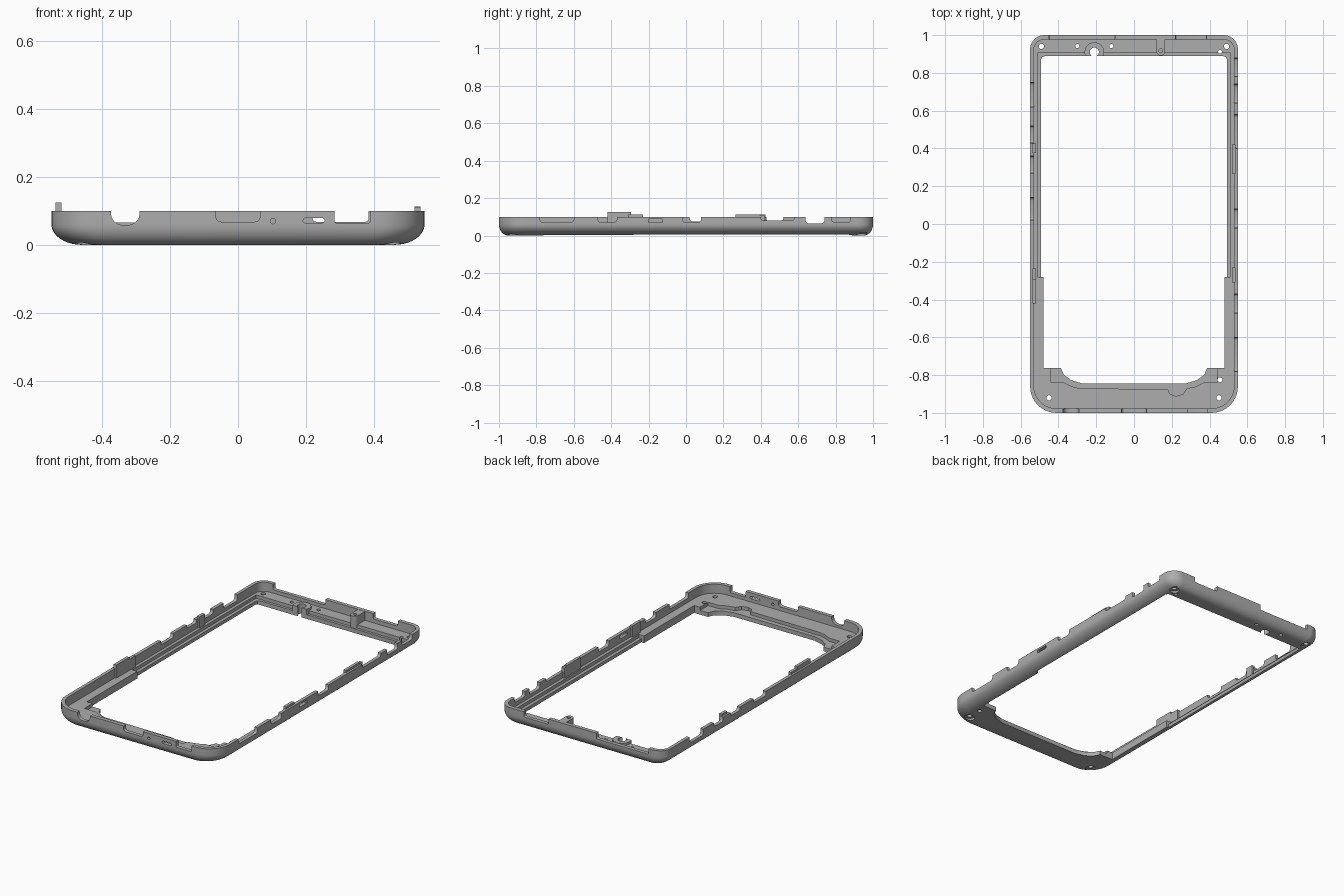
import bpy, bmesh, math
from mathutils import Vector

cube = bpy.data.objects.get("Cube")
if cube:
    bpy.data.objects.remove(cube)

grey = bpy.data.materials.new("mid grey")
grey.use_nodes = True
colour = (0.42, 0.42, 0.42, 1)
grey.diffuse_color = colour
grey.node_tree.nodes["Principled BSDF"].inputs["Base Color"].default_value = colour


def loft(name, rings):
    """Closed solid skinned through rings of equal point count."""
    bm = bmesh.new()
    loops = [[bm.verts.new(p) for p in ring] for ring in rings]
    n = len(loops[0])
    for a, b in zip(loops, loops[1:]):
        for i in range(n):
            j = (i + 1) % n
            bm.faces.new((a[i], a[j], b[j], b[i]))
    bm.faces.new(loops[0][::-1])
    bm.faces.new(loops[-1])
    bmesh.ops.recalc_face_normals(bm, faces=bm.faces)
    mesh = bpy.data.meshes.new(name)
    bm.to_mesh(mesh)
    bm.free()
    mesh.materials.append(grey)
    obj = bpy.data.objects.new(name, mesh)
    bpy.context.collection.objects.link(obj)
    return obj


def prism(outline, low, high, axis="z"):
    """Extrude a 2D outline along an axis."""
    place = {"x": lambda u, v, w: (w, u, v),
             "y": lambda u, v, w: (u, w, v),
             "z": lambda u, v, w: (u, v, w)}[axis]
    return loft("helper", [[place(u, v, w) for u, v in outline] for w in (low, high)])


def rect(u0, u1, v0, v1):
    return [(u0, v0), (u1, v0), (u1, v1), (u0, v1)]


def circle(u, v, r, n=24):
    return [(u + r * math.cos(math.tau * i / n), v + r * math.sin(math.tau * i / n))
            for i in range(n)]


def rounded(hx, hy, front_r, back_r, steps=10):
    """Rounded rectangle with its own front and back corner radii."""
    pts = []
    for k, (sx, sy) in enumerate([(1, 1), (-1, 1), (-1, -1), (1, -1)]):
        r = back_r if sy > 0 else front_r
        for i in range(steps + 1):
            a = (k + i / steps) * math.pi / 2
            pts.append((sx * (hx - r) + r * math.cos(a), sy * (hy - r) + r * math.sin(a)))
    return pts


def apply(tool, operation="DIFFERENCE"):
    """Combine a helper solid with the frame, then discard it."""
    mod = frame.modifiers.new("combine", "BOOLEAN")
    mod.object, mod.operation, mod.solver = tool, operation, "EXACT"
    bpy.context.view_layer.objects.active = frame
    bpy.ops.object.modifier_apply(modifier=mod.name)
    bpy.data.objects.remove(tool)


def notch(c0, c1, depth, r=0.015):
    """Wall notch outline with rounded lower corners."""
    pts = [(c1, 0.2), (c0, 0.2)]
    for cx, start in ((c0 + r, math.pi), (c1 - r, 1.5 * math.pi)):
        pts += [(cx + r * math.cos(start + i * math.pi / 8),
                 depth + r + r * math.sin(start + i * math.pi / 8)) for i in range(5)]
    return pts


# Outer shell with an elliptical lower edge
rings = []
for i in range(11):
    a = i / 10 * math.pi / 2
    dx, dy = 0.09 * (1 - math.sin(a)), 0.05 * (1 - math.sin(a))
    z = 0.06 * (1 - math.cos(a))
    rings.append([(x, y, z) for x, y in rounded(0.55 - dx, 1 - dy, 0.14 - dy, 0.075 - dy)])
rings.append([(x, y, 0.1) for x, y in rounded(0.55, 1, 0.14, 0.075)])
frame = loft("phone_frame", rings)

# Cavity above the floor
apply(prism(rounded(0.53, 0.977, 0.12, 0.055), 0.045, 0.3))

# Lower lip around the opening
right_lip = [(0.19, -0.9), (0.22, -0.912), (0.26, -0.9), (0.28, -0.87), (0.33, -0.86),
             (0.37, -0.84), (0.44, -0.84), (0.44, -0.75), (0.47, -0.75),
             (0.47, -0.28), (0.512, -0.28), (0.512, 0.905)]
left_lip = [(-x, y) for x, y in right_lip[:3:-1]]
apply(prism(left_lip + [(-0.29, -0.87), (0.18, -0.875)] + right_lip, 0.025, 0.3))

# Camera ring and screw boss on the back shelf
apply(prism(circle(-0.21, 0.91, 0.052), 0.02, 0.058), "UNION")
apply(prism(rect(0.118, 0.165, 0.915, 0.985), 0.02, 0.0985), "UNION")
apply(prism(circle(0.1415, 0.915, 0.0235), 0.02, 0.0985), "UNION")

# Central opening
half = [(0.27, -0.845), (0.33, -0.828), (0.37, -0.8), (0.388, -0.762), (0.478, -0.762),
        (0.478, -0.28), (0.493, -0.28), (0.493, 0.868), (0.487, 0.883), (0.472, 0.889)]
apply(prism([(-x, y) for x, y in half[::-1]] + half, -0.1, 0.3))

# Notches in the four walls: start, end, depth
for c0, c1, d in [(-0.78, -0.6, 0.07), (-0.47, -0.37, 0.07), (-0.02, 0.08, 0.07),
                  (0.4, 0.58, 0.08), (0.64, 0.74, 0.065), (0.78, 0.88, 0.07)]:
    apply(prism(notch(c0, c1, d), 0.515, 0.6, "x"))
for c0, c1, d in [(0.02, 0.14, 0.075), (0.27, 0.36, 0.08), (0.43, 0.52, 0.075),
                  (0.62, 0.75, 0.065)]:
    apply(prism(notch(c0, c1, d), -0.6, -0.515, "x"))
for c0, c1, d, r in [(-0.375, -0.29, 0.058, 0.035), (-0.065, 0.065, 0.068, 0.015),
                     (0.285, 0.39, 0.065, 0.004)]:
    apply(prism(notch(c0, c1, d, r), -1.1, -0.965, "y"))
for c0, c1, d in [(-0.45, -0.1, 0.066), (0.22, 0.385, 0.068)]:
    apply(prism(notch(c0, c1, d, 0.01), 0.965, 1.1, "y"))

# Microphone hole and connector slots
apply(prism(circle(0.103, 0.07, 0.008, 16), -1.1, -0.96, "y"))
slot = [(0.19, 0.071), (0.197, 0.064), (0.25, 0.064), (0.257, 0.071),
        (0.25, 0.079), (0.197, 0.079)]
apply(prism(slot, -1.1, -0.96, "y"))
apply(prism(rect(-0.2, -0.125, 0.07, 0.088), 0.515, 0.6, "x"))

# Screw, lens and pin holes
for x, y, r in [(-0.49, 0.94, 0.014), (0.49, 0.94, 0.014), (-0.45, -0.92, 0.014),
                (0.45, -0.92, 0.014), (0.455, -0.825, 0.013), (0.455, 0.912, 0.01),
                (-0.21, 0.91, 0.024), (-0.3, 0.942, 0.011), (-0.12, 0.942, 0.011)]:
    apply(prism(circle(x, y, r), -0.1, 0.2))
apply(prism(circle(0.1415, 0.917, 0.01), 0.06, 0.2))

# Countersinks under the corner screws
for x, y in [(-0.49, 0.94), (0.49, 0.94), (-0.45, -0.92), (0.45, -0.92)]:
    apply(loft("helper", [[(u, v, z) for u, v in circle(x, y, r)]
                          for z, r in ((-0.01, 0.03), (0.012, 0.028), (0.013, 0.0135))]))

# Clip tabs inside the side walls: side, start, end, height
for s, y0, y1, top in [(-1, -0.42, -0.295, 0.125), (-1, -0.3, -0.235, 0.112),
                       (-1, 0.375, 0.425, 0.112), (1, 0.265, 0.395, 0.113),
                       (1, -0.31, -0.23, 0.112), (1, 0.37, 0.42, 0.107)]:
    x0, x1 = sorted((s * 0.52, s * 0.538))
    apply(prism(rect(x0, x1, y0, y1), 0.035, top), "UNION")

# Smooth curved surfaces, crisp edges
bpy.ops.object.select_all(action="DESELECT")
frame.select_set(True)
bpy.context.view_layer.objects.active = frame
bpy.ops.object.shade_smooth_by_angle(angle=math.radians(30))
